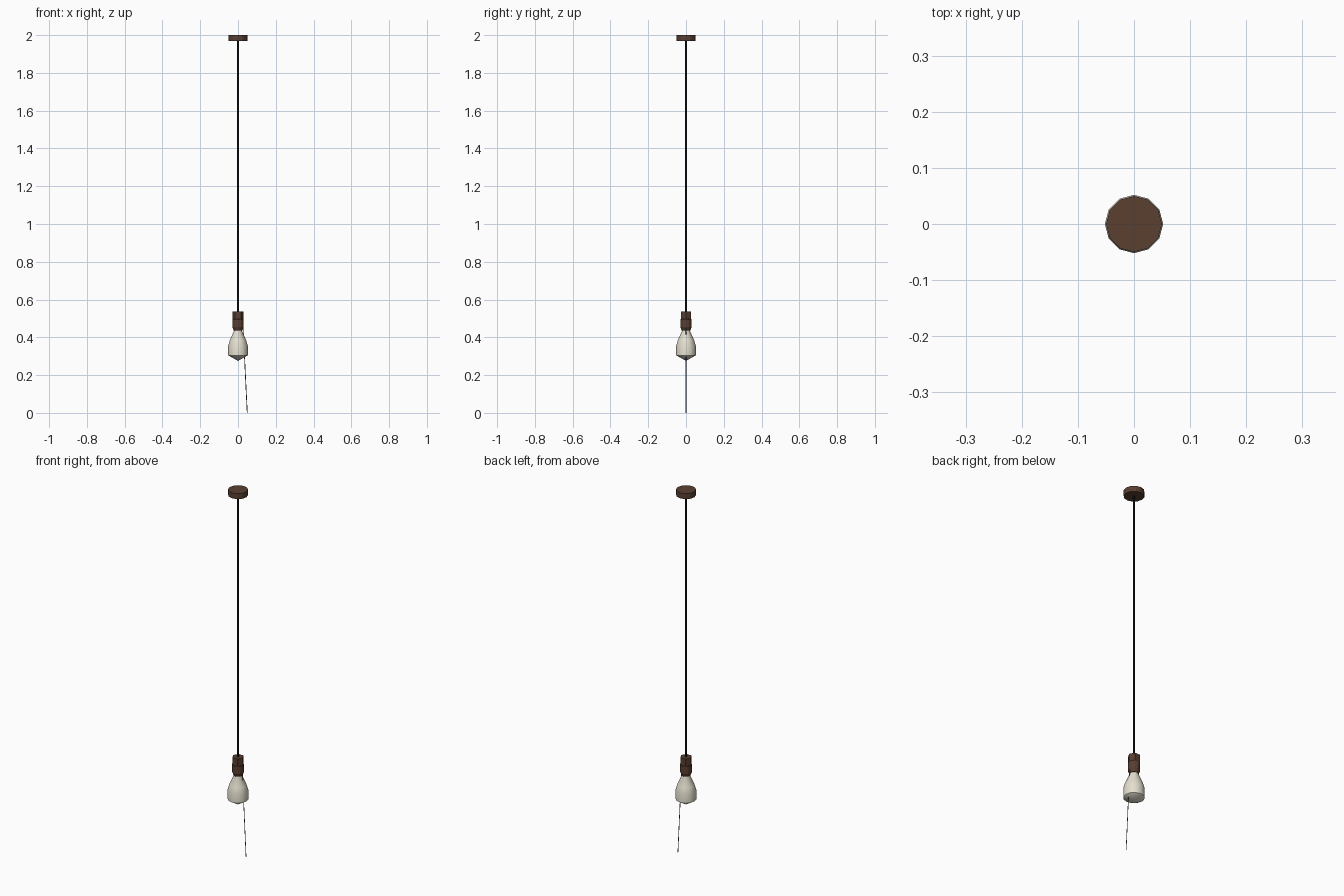
import bpy, bmesh, math
from mathutils import Vector

if "Cube" in bpy.data.objects:
    bpy.data.objects.remove(bpy.data.objects["Cube"])


def material(name, rgb):
    m = bpy.data.materials.new(name)
    m.diffuse_color = (*rgb, 1)
    m.use_nodes = True
    m.node_tree.nodes["Principled BSDF"].inputs["Base Color"].default_value = m.diffuse_color
    return m


brown = material("brown", (0.10, 0.05, 0.03))
black = material("black", (0.01, 0.01, 0.01))
glass = material("warm_white", (0.78, 0.74, 0.62))
chain = material("dark_brass", (0.09, 0.08, 0.05))


def lathe(name, profile, sides, mat, smooth=False):
    """Revolve (radius, z) points about z; zero radius makes a tip, open ends are capped."""
    bm = bmesh.new()
    rings = []
    for r, z in profile:
        n = sides if r else 1
        rings.append([bm.verts.new((r * math.cos(2 * math.pi * i / sides),
                                    r * math.sin(2 * math.pi * i / sides), z)) for i in range(n)])
    for a, b in zip(rings, rings[1:]):
        for i in range(sides):
            quad = [a[i % len(a)], a[(i + 1) % len(a)], b[(i + 1) % len(b)], b[i % len(b)]]
            bm.faces.new(list(dict.fromkeys(quad)))
    for ring in (rings[0], rings[-1]):
        if len(ring) > 1:
            bm.faces.new(ring)
    bmesh.ops.recalc_face_normals(bm, faces=bm.faces)
    me = bpy.data.meshes.new(name)
    bm.to_mesh(me)
    bm.free()
    ob = bpy.data.objects.new(name, me)
    bpy.context.collection.objects.link(ob)
    me.materials.append(mat)
    if smooth:
        bpy.ops.object.select_all(action='DESELECT')
        ob.select_set(True)
        bpy.context.view_layer.objects.active = ob
        bpy.ops.object.shade_smooth_by_angle(angle=math.radians(40))
    return ob


# ceiling mount and cord
lathe("ceiling_mount", [(0.05, 1.97), (0.05, 2.0)], 12, brown)
lathe("cord", [(0.005, 0.53), (0.005, 1.975)], 6, black)

# lamp holder: upper shell and the slightly tapered collar under it
lathe("socket_shell", [(0.03, 0.47), (0.03, 0.537)], 6, brown)
lathe("socket_collar", [(0.023, 0.437), (0.03, 0.455), (0.03, 0.495), (0.025, 0.5)], 12, brown)

# bulb
lathe("bulb", [(0, 0.275), (0.052, 0.305), (0.052, 0.355), (0.043, 0.385),
               (0.02, 0.437), (0.02, 0.46)], 12, glass, smooth=True)

# pull chain hanging from the side of the socket
top, bottom = Vector((0.026, 0, 0.47)), Vector((0.049, 0, 0))
d = top - bottom
pull = lathe("pull_chain", [(0.002, 0), (0.002, d.length)], 4, chain)
pull.location = bottom
pull.rotation_euler = d.to_track_quat('Z', 'Y').to_euler()
